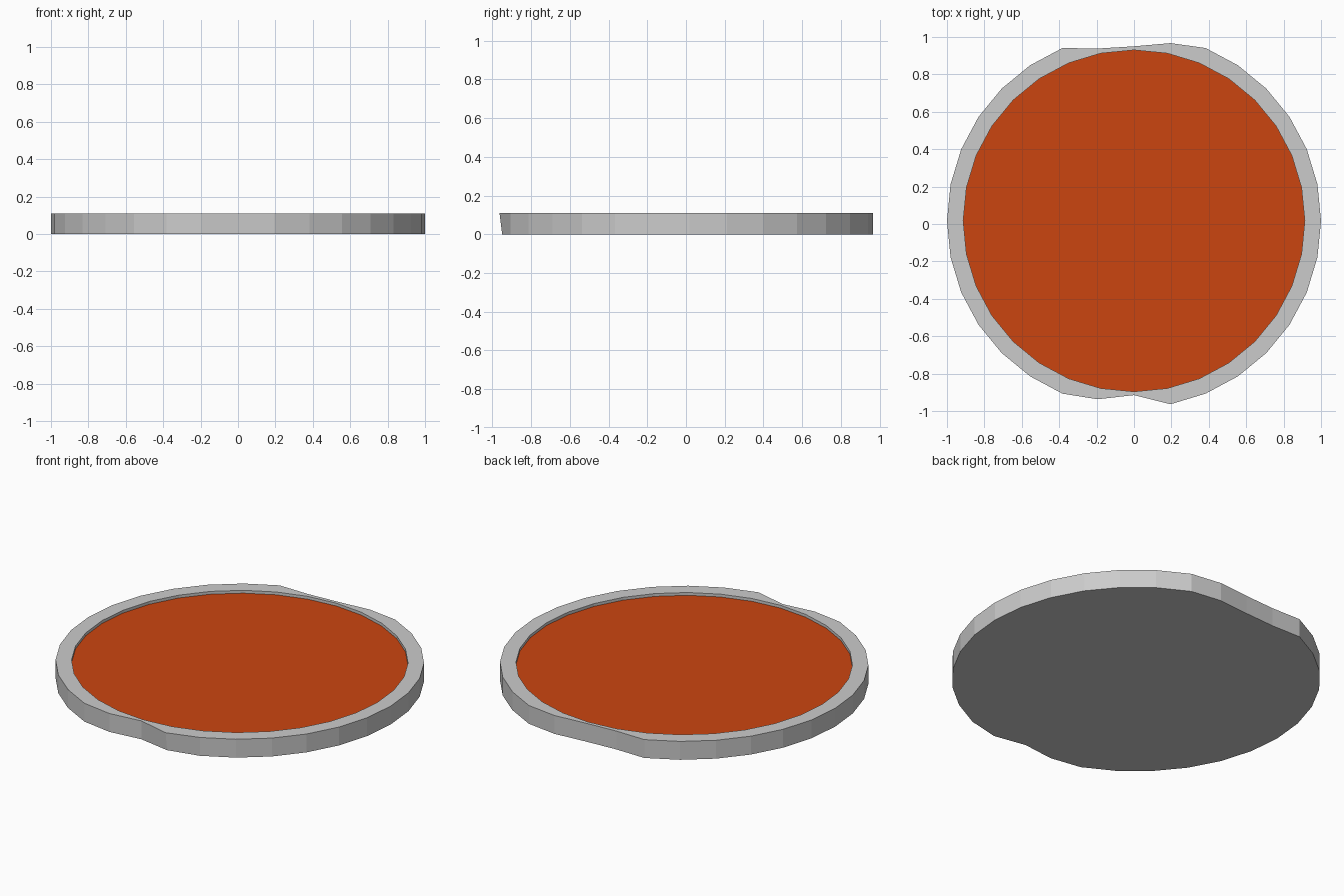
import bpy, bmesh, math

if "Cube" in bpy.data.objects:
    bpy.data.objects.remove(bpy.data.objects["Cube"])

N = 32
CY = 0.017          # centre of the round outline
TOP, FLOOR = 0.11, 0.093
R_IN = 0.913

# worn, chipped spots of the outer edge: corner index -> y
chips = {7: 0.967, 8: 0.95, 9: 0.938, 23: -0.937, 24: -0.915}


def ring(bm, radius, z, edits=None):
    verts = []
    for i in range(N):
        a = 2 * math.pi * i / N
        y = CY + radius * math.sin(a)
        if edits and i in edits:
            y = edits[i]
        verts.append(bm.verts.new((radius * math.cos(a), y, z)))
    return verts


def bridge(bm, a, b):
    for i in range(N):
        j = (i + 1) % N
        bm.faces.new((a[i], a[j], b[j], b[i]))


def finish(bm, name):
    mesh = bpy.data.meshes.new(name)
    bm.to_mesh(mesh)
    bm.free()
    obj = bpy.data.objects.new(name, mesh)
    bpy.context.collection.objects.link(obj)
    return obj


# Dish: flat base, outer wall, rim and shallow inner wall
bm = bmesh.new()
base = ring(bm, 1.0, 0, {**chips, 25: -0.95})
outer = ring(bm, 1.0, TOP, chips)
inner = ring(bm, R_IN, TOP)
low = ring(bm, R_IN, FLOOR)
bm.faces.new(base[::-1])
bridge(bm, base, outer)
bridge(bm, outer, inner)
bridge(bm, inner, low)
finish(bm, "dish")

# Coloured filling, recessed below the rim
bm = bmesh.new()
bm.faces.new(ring(bm, R_IN, FLOOR))
filling = finish(bm, "filling")
mat = bpy.data.materials.new("orange_red")
mat.diffuse_color = (0.6, 0.06, 0.005, 1)
mat.use_nodes = True
mat.node_tree.nodes["Principled BSDF"].inputs["Base Color"].default_value = mat.diffuse_color
filling.data.materials.append(mat)
